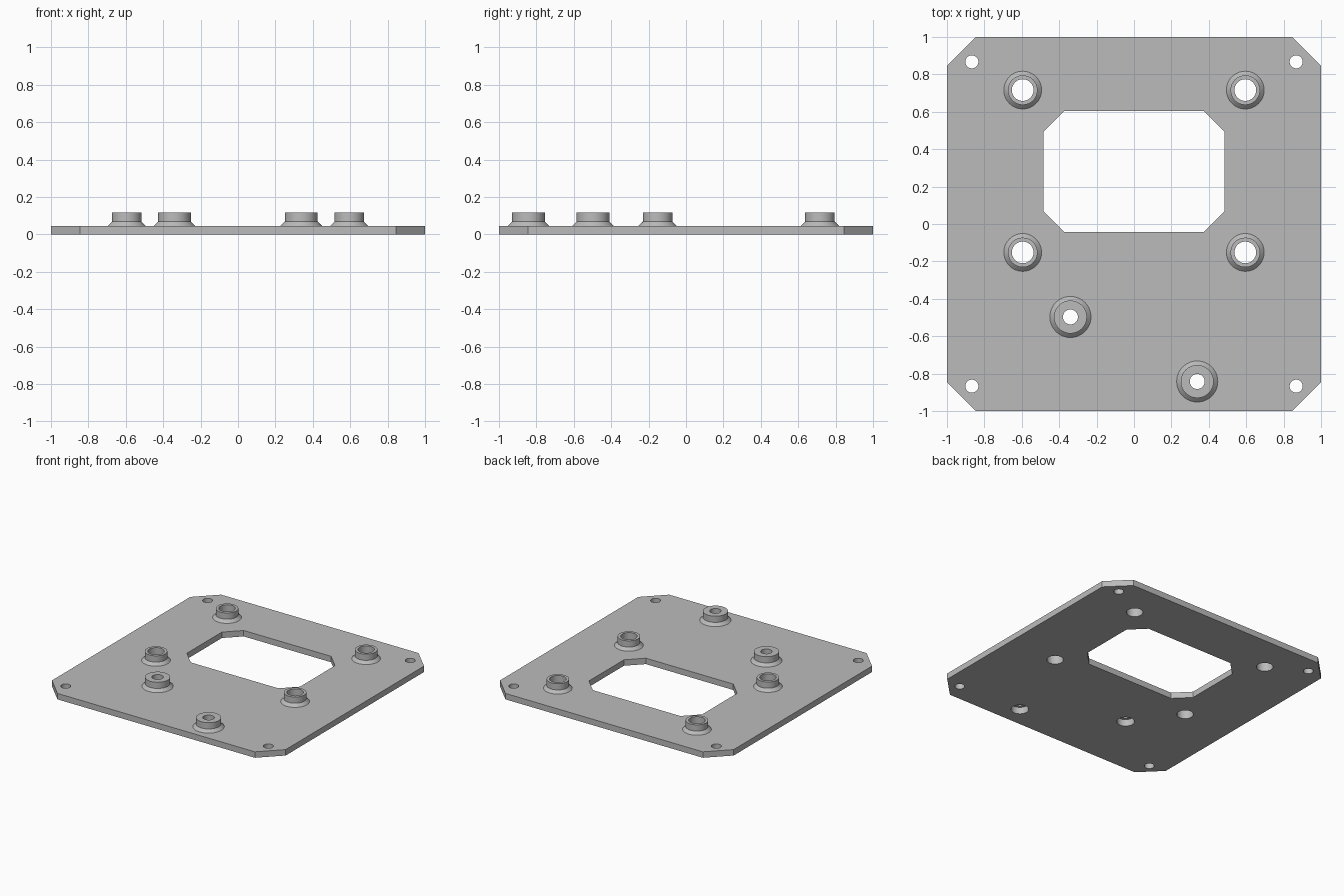
import bpy, bmesh, math

cube = bpy.data.objects.get("Cube")
if cube:
    bpy.data.objects.remove(cube, do_unlink=True)

grey = bpy.data.materials.new("plain grey")
grey.use_nodes = True
colour = (0.5, 0.5, 0.5, 1)
grey.diffuse_color = colour
grey.node_tree.nodes["Principled BSDF"].inputs["Base Color"].default_value = colour

THICK, TOP, SIDES = 0.046, 0.116, 48
BORE, RECESS, SCREW = 0.058, 0.062, 0.04


def octagon(x0, x1, y0, y1, c):
    """Rectangle with chamfered corners."""
    return [(x0 + c, y0), (x1 - c, y0), (x1, y0 + c), (x1, y1 - c),
            (x1 - c, y1), (x0 + c, y1), (x0, y1 - c), (x0, y0 + c)]


def circle(x, y, r):
    steps = [2 * math.pi * i / SIDES for i in range(SIDES)]
    return [(x + r * math.cos(a), y + r * math.sin(a)) for a in steps]


def finish(obj):
    obj.data.materials.append(grey)
    bpy.ops.object.select_all(action='DESELECT')
    obj.select_set(True)
    bpy.context.view_layer.objects.active = obj
    bpy.ops.object.shade_smooth_by_angle(angle=math.radians(30))


def make_plate(loops):
    """Extruded outline; inner loops become holes."""
    curve = bpy.data.curves.new("plate_outline", 'CURVE')
    curve.dimensions, curve.fill_mode = '2D', 'BOTH'
    curve.extrude = THICK / 2
    for loop in loops:
        spline = curve.splines.new('POLY')
        spline.points.add(len(loop) - 1)
        for point, (x, y) in zip(spline.points, loop):
            point.co = (x, y, THICK / 2, 1)
        spline.use_cyclic_u = True
    source = bpy.data.objects.new("plate_outline", curve)
    bpy.context.collection.objects.link(source)
    bpy.context.view_layer.update()
    evaluated = source.evaluated_get(bpy.context.evaluated_depsgraph_get())
    mesh = bpy.data.meshes.new_from_object(evaluated)
    bpy.data.objects.remove(source, do_unlink=True)
    bm = bmesh.new()
    bm.from_mesh(mesh)
    bmesh.ops.remove_doubles(bm, verts=bm.verts, dist=0.0001)
    bmesh.ops.recalc_face_normals(bm, faces=bm.faces)
    bm.to_mesh(mesh)
    bm.free()
    plate = bpy.data.objects.new("mounting_plate", mesh)
    bpy.context.collection.objects.link(plate)
    finish(plate)


def make_standoff(name, x, y, profile):
    """Lathe a profile of (radius, height) points, listed from outside to bore."""
    bm = bmesh.new()
    rings = [[bm.verts.new((px, py, z)) for px, py in circle(0, 0, r)]
             for r, z in profile]
    for a, b in zip(rings, rings[1:]):
        for i in range(SIDES):
            j = (i + 1) % SIDES
            bm.faces.new((a[i], a[j], b[j], b[i]))
    mesh = bpy.data.meshes.new(name)
    bm.to_mesh(mesh)
    bm.free()
    obj = bpy.data.objects.new(name, mesh)
    obj.location = (x, y, 0)
    bpy.context.collection.objects.link(obj)
    finish(obj)


# Positions of the standoffs
wide_bores = [(x, y) for x in (-0.595, 0.595) for y in (-0.152, 0.716)]
screw_bores = [(-0.34, -0.497), (0.338, -0.842)]

# Plate with window, corner holes and bores
loops = [octagon(-1, 1, -1, 1, 0.155), octagon(-0.484, 0.484, -0.043, 0.604, 0.11)]
loops += [circle(x, y, 0.035) for x in (-0.867, 0.867) for y in (-0.867, 0.867)]
loops += [circle(x, y, BORE) for x, y in wide_bores]
loops += [circle(x, y, RECESS) for x, y in screw_bores]
make_plate(loops)


def flared(r):
    """Outside of a standoff with a sloped foot."""
    return [(r + 0.022, THICK), (r, THICK + 0.022), (r, TOP)]


# Four standoffs with a straight bore
for i, (x, y) in enumerate(wide_bores):
    make_standoff(f"window_standoff_{i + 1}", x, y,
                  flared(0.079) + [(BORE, TOP), (BORE, THICK)])

# Two standoffs with a narrow bore and a recess underneath
for i, (x, y) in enumerate(screw_bores):
    make_standoff(f"screw_standoff_{i + 1}", x, y,
                  flared(0.088) + [(SCREW, TOP), (SCREW, 0.052),
                                   (RECESS, 0.052), (RECESS, THICK)])
